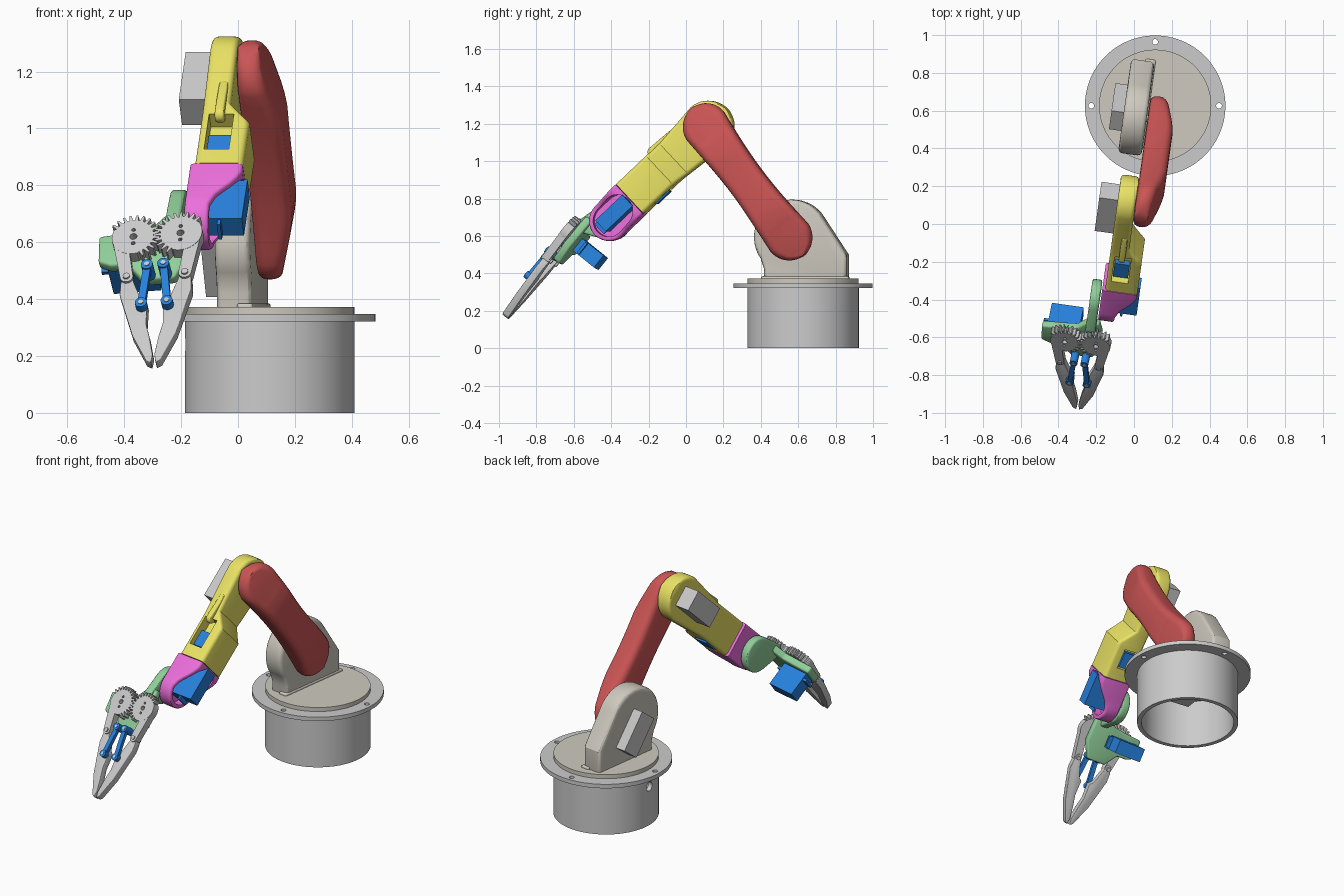
import bpy, bmesh
from math import sin, cos, pi, radians, atan2, acos, hypot
from mathutils import Matrix, Vector

if "Cube" in bpy.data.objects:
    bpy.data.objects.remove(bpy.data.objects["Cube"])

COL = dict(red=(.6, .09, .09), yellow=(.83, .77, .13), pink=(.85, .16, .72), green=(.28, .62, .32),
           blue=(.02, .22, .72), cream=(.62, .59, .52))
MATS = {}
for k, c in COL.items():
    MATS[k] = bpy.data.materials.new(k)
    MATS[k].diffuse_color = (*c, 1)


# ---- helpers ----
def finish(name, bm, M, col):
    bm.transform(M)
    bmesh.ops.recalc_face_normals(bm, faces=bm.faces)
    me = bpy.data.meshes.new(name)
    bm.to_mesh(me)
    bm.free()
    ob = bpy.data.objects.new(name, me)
    bpy.context.collection.objects.link(ob)
    if col:
        me.materials.append(MATS[col])
    return ob


def prism(name, pts, v0, v1, M, col=None, bevel=0):
    """Extrude a 2D outline from v0 to v1 along the frame's third axis."""
    bm = bmesh.new()
    f = bm.faces.new([bm.verts.new((x, y, v0)) for x, y in pts])
    r = bmesh.ops.extrude_face_region(bm, geom=[f])
    bmesh.ops.translate(bm, vec=(0, 0, v1 - v0), verts=[g for g in r['geom'] if isinstance(g, bmesh.types.BMVert)])
    bmesh.ops.recalc_face_normals(bm, faces=bm.faces)
    if bevel:
        es = [e for e in bm.edges if e.calc_face_angle(0) > .6]
        bmesh.ops.bevel(bm, geom=es, offset=bevel, segments=3, profile=.5, affect='EDGES', clamp_overlap=True)
    return finish(name, bm, M, col)


def loft(name, stations, v0, top, M, col, fillet):
    """Rounded-rectangle sections along the first axis; top is a table of (s, v1)."""
    bm = bmesh.new()
    rings = []
    for s, w in stations:
        v1 = interp(top, s)
        f = min(fillet, w * .9, (v1 - v0) * .45)
        corners = [(w - f, v1 - f), (f - w, v1 - f), (f - w, v0 + f), (w - f, v0 + f)]
        rings.append([bm.verts.new((s, cx + f * cos(a), cv + f * sin(a)))
                      for i, (cx, cv) in enumerate(corners)
                      for a in [(i + j / 4) * pi / 2 for j in range(5)]])
    for r, q in zip(rings, rings[1:]):
        for i in range(20):
            j = (i + 1) % 20
            bm.faces.new((r[i], r[j], q[j], q[i]))
    bm.faces.new(rings[0])
    bm.faces.new(rings[-1])
    return finish(name, bm, M, col)


def interp(t, s):
    for (a, x), (b, y) in zip(t, t[1:]):
        if s <= b:
            return x + (y - x) * max(0, (s - a) / (b - a))
    return t[-1][1]


def cut(ob, *cutters):
    for c in cutters:
        m = ob.modifiers.new('cut', 'BOOLEAN')
        m.operation, m.object = 'DIFFERENCE', c
        c.hide_render = True
        bpy.context.view_layer.objects.active = ob
        bpy.ops.object.modifier_apply(modifier=m.name)
        bpy.data.objects.remove(c)


def circle(x, y, r, n=48):
    return [(x + r * cos(2 * pi * i / n), y + r * sin(2 * pi * i / n)) for i in range(n)]


def rect(x0, x1, y0, y1):
    return [(x0, y0), (x1, y0), (x1, y1), (x0, y1)]


def capsule(p, q, r1, r2, n=16):
    dx, dy = q[0] - p[0], q[1] - p[1]
    th, b = atan2(dy, dx), acos((r1 - r2) / hypot(dx, dy))
    out = [(q[0] + r2 * cos(th - b + 2 * b * i / n), q[1] + r2 * sin(th - b + 2 * b * i / n)) for i in range(n + 1)]
    e = 2 * pi - 2 * b
    return out + [(p[0] + r1 * cos(th + b + e * i / n), p[1] + r1 * sin(th + b + e * i / n)) for i in range(n + 1)]


def round_end(c, r, sign):
    e = [(c + sign * r * cos(t), r * sin(t)) for t in [radians(d) for d in range(6, 90, 7)]]
    return e if sign < 0 else e[::-1]


# ---- frames: base, yawed arm (up, forward, lateral), upper arm, forearm, gripper ----
BASE = Matrix.Translation((.112, .626, 0))
ARM = BASE @ Matrix.Rotation(radians(-8), 4, 'Z')


def frame(o, d):
    d = Vector(d).normalized()
    return basis(d, Vector((1, 0, 0)).cross(d), Vector((1, 0, 0)), o)


def basis(x, y, z, o):
    m = Matrix((x, y, z)).transposed().to_4x4()
    return Matrix.Translation(o) @ m


UP = ARM @ frame((0, 0, 0), (0, 0, 1))
UPPER = ARM @ frame((0, -.073, .594), (0, -.449, .591))
FORE = ARM @ frame((0, -.522, 1.185), (0, -.728, -.686))
f = Vector((-.027, -.624, -.78)).normalized()
l = Vector((.98, -.14, .08))
l = (l - f * l.dot(f)).normalized()
GRIP = basis(f, l, f.cross(l), (-.285, -.637, .627))   # (length, side, height)

# ---- base ----
base = prism('base_drum', circle(0, 0, .298, 96), 0, .325, BASE)
side = BASE @ Matrix.Translation((0, 0, .24)) @ Matrix.Rotation(pi / 2, 4, 'Y')
cut(base, prism('c', circle(0, 0, .272, 96), -.1, .3, BASE), prism('c', circle(0, 0, .028, 24), -.4, -.2, side))
flange = prism('base_flange', circle(0, 0, .372, 96), .322, .347, BASE)
cut(flange, *[prism('c', circle(.338 * cos(a), .338 * sin(a), .015, 20), .2, .5, BASE)
              for a in (0, pi / 2, pi, 3 * pi / 2)])
prism('turntable', circle(0, 0, .297, 96), .34, .372, BASE, 'cream')
prism('base_servo', rect(-.06, .065, -.09, .155), .17, .32, ARM)


# ---- shoulder housing with open left side ----
def shoulder_outline(r, inset, z0):
    arc = [(.594 + r * cos(radians(t)), .073 + r * sin(radians(t))) for t in range(-60, 126, 5)]
    return [(z0, inset - .228), (.5, inset - .228)] + arc + [(.42, .218 - inset), (z0, .22 - inset)]


shoulder = prism('shoulder_housing', shoulder_outline(.2, 0, .345), -.16, -.035, UP, 'cream', .022)
cut(shoulder, prism('c', shoulder_outline(.172, .028, .38), -.3, -.075, UP))
prism('shoulder_foot', rect(.36, .385, -.24, .232), -.085, -.03, UP, 'cream', .008)


# ---- servos sitting in shoulder and elbow ----
def big_servo(name, M, s):
    prism(name, rect(s - .122, s + .122, -.062, .062), -.225, -.06, M)
    prism(name + '_ears', rect(s - .16, s + .16, -.05, .05), -.125, -.11, M)


big_servo('shoulder_servo', UPPER, -.065)
big_servo('elbow_servo', FORE, .065)

# ---- upper arm ----
L = .742
mid = [(L * k / 16, .125 - .024 * sin(pi * k / 16)) for k in range(17)]
arm = loft('upper_arm', round_end(0, .125, -1) + mid + round_end(L, .125, 1), -.03,
           [(-.125, .045), (.1, .1), (.17, .112), (L - .17, .112), (L - .1, .1), (L + .125, .045)],
           UPPER, 'red', .04)
cut(arm, *[prism('c', circle(s, 0, .107), .015, .3, UPPER) for s in (0, L)])
for s, nm in ((0, 'shoulder'), (L, 'elbow')):
    prism(nm + '_axle', circle(s, 0, .019, 24), -.05, .018, UPPER, 'green')
    for d in (-.04, .04):
        prism(nm + '_screw', circle(s + d, 0, .008, 12), 0, .018, UPPER)

# ---- forearm ----
fore_st = round_end(0, .138, -1) + [(0, .138)] + [(s, interp([(0, .138), (.3, .108), (.6, .108)], s))
                                                 for s in (.06, .12, .18, .25, .28, .31, .34, .36, .45, .562)]
fore = loft('forearm', fore_st, -.127, [(-.2, -.03), (.25, -.03), (.34, .045), (.6, .045)], FORE, 'yellow', .022)
cut(fore, prism('c', capsule((0, 0), (.26, 0), .108, .08), -.3, -.08, FORE),
    prism('c', rect(.31, .49, -.2, -.045), -.1, -.012, FORE),
    prism('c', rect(.37, .49, .07, .2), -.1, -.012, FORE),
    *[prism('c', circle(s, n, .009, 12), .02, .1, FORE) for s, n in ((.29, -.05), (.35, -.05))])
prism('forearm_fin', capsule((.17, -.105), (.31, -.105), .02, .028), -.078, -.045, FORE, 'yellow', .008)
prism('roll_servo', rect(.385, .48, -.078, .115), -.096, -.016, FORE, 'blue')

# ---- wrist housing, open on the right ----
wrist_st = [(s, .108) for s in (.565, .6, .63, .66, .69, .715, .735)] + round_end(.735, .108, 1)
wrist = loft('wrist_housing', wrist_st, -.142, [(.5, .045), (.61, .045), (.66, .01), (.71, -.035), (.76, -.055),
                                                (.9, -.06)], FORE, 'pink', .014)
cut(wrist, prism('c', capsule((.655, 0), (.735, 0), .085, .085), -.11, .3, FORE))
prism('wrist_servo', rect(.575, .775, -.041, .041), -.115, .057, FORE, 'blue')
prism('wrist_servo_tabs', rect(.56, .8, -.036, .036), -.03, -.018, FORE, 'blue')

# ---- gripper bracket ----
ear = prism('wrist_ear', capsule((.68, 1.057), (.655, 1.2), .105, .042), -.2, -.147, UP, 'green', .012)
cut(ear, prism('c', circle(.68, 1.057, .016, 20), -.3, -.16, UP))
plate = [(-.05, -.215), (.065, -.215), (.085, -.17), (.085, -.11), (.16, -.055), (.16, .06), (.06, .11),
         (-.06, .105), (-.13, .09), (-.13, .025), (-.07, -.03), (-.06, -.1)]
prism('gripper_plate', plate, -.088, -.045, GRIP, 'green', .01)
prism('gripper_servo', rect(-.02, .062, -.19, -.02), -.235, -.06, GRIP, 'blue')
prism('gripper_servo_tabs', rect(-.015, .057, -.215, .005), -.13, -.115, GRIP, 'blue')

# ---- mirrored gears, fingers and links ----
finger = [(.152, .09), (.158, .115), (.2, .126), (.25, .128), (.437, .078), (.555, .026), (.565, .008),
          (.53, .003), (.45, .016), (.39, .03), (.3, .028), (.28, .05), (.2, .078)]
for s, side in ((1, 'right'), (-1, 'left')):
    pts = []
    for i in range(24):
        t = i * 15 + (7.5 if s < 0 else 0)
        tooth = ((-5, .072), (-2, .094), (2, .094), (5, .072)) if 105 < t < 325 else ((-5, .077), (0, .077), (5, .077))
        pts += [(r * sin(radians(t + d)), s * (.084 + r * cos(radians(t + d)))) for d, r in tooth]
    gear = prism(side + '_gear', pts, -.045, 0, GRIP)
    cut(gear, prism('c', circle(0, s * .084, .013, 20), -.1, .1, GRIP),
        *[prism('c', circle(d, s * .084, .007, 12), -.1, .1, GRIP) for d in (-.03, .03)])
    prism(side + '_gear_arm', capsule((.03, s * .128), (.178, s * .104), .026, .023), -.044, -.001, GRIP)
    prism(side + '_hinge_pin', circle(.178, s * .104, .012, 20), -.06, .006, GRIP)
    prism(side + '_finger', [(b, s * a) for b, a in finger], -.05, -.01, GRIP, None, .003)
    p, q = (.145, s * .029), (.315, s * .046)
    prism(side + '_link', capsule(p, q, .0135, .0135), -.008, .014, GRIP, 'blue')
    for k, (x, y) in enumerate((p, q)):
        prism(side + '_link_end', circle(x, y, .021, 24), -.05 if k == 0 else -.015, .02, GRIP, 'blue')
        prism(side + '_link_pin', circle(x, y, .009, 16), 0, .023, GRIP)

# ---- smooth shading with sharp edges ----
bpy.ops.object.select_all(action='SELECT')
bpy.context.view_layer.objects.active = base
bpy.ops.object.shade_smooth_by_angle(angle=radians(30))

for m in bpy.data.materials:
    if m.users and not m.is_grease_pencil:
        m.use_nodes = True
        m.node_tree.nodes["Principled BSDF"].inputs["Base Color"].default_value = m.diffuse_color
